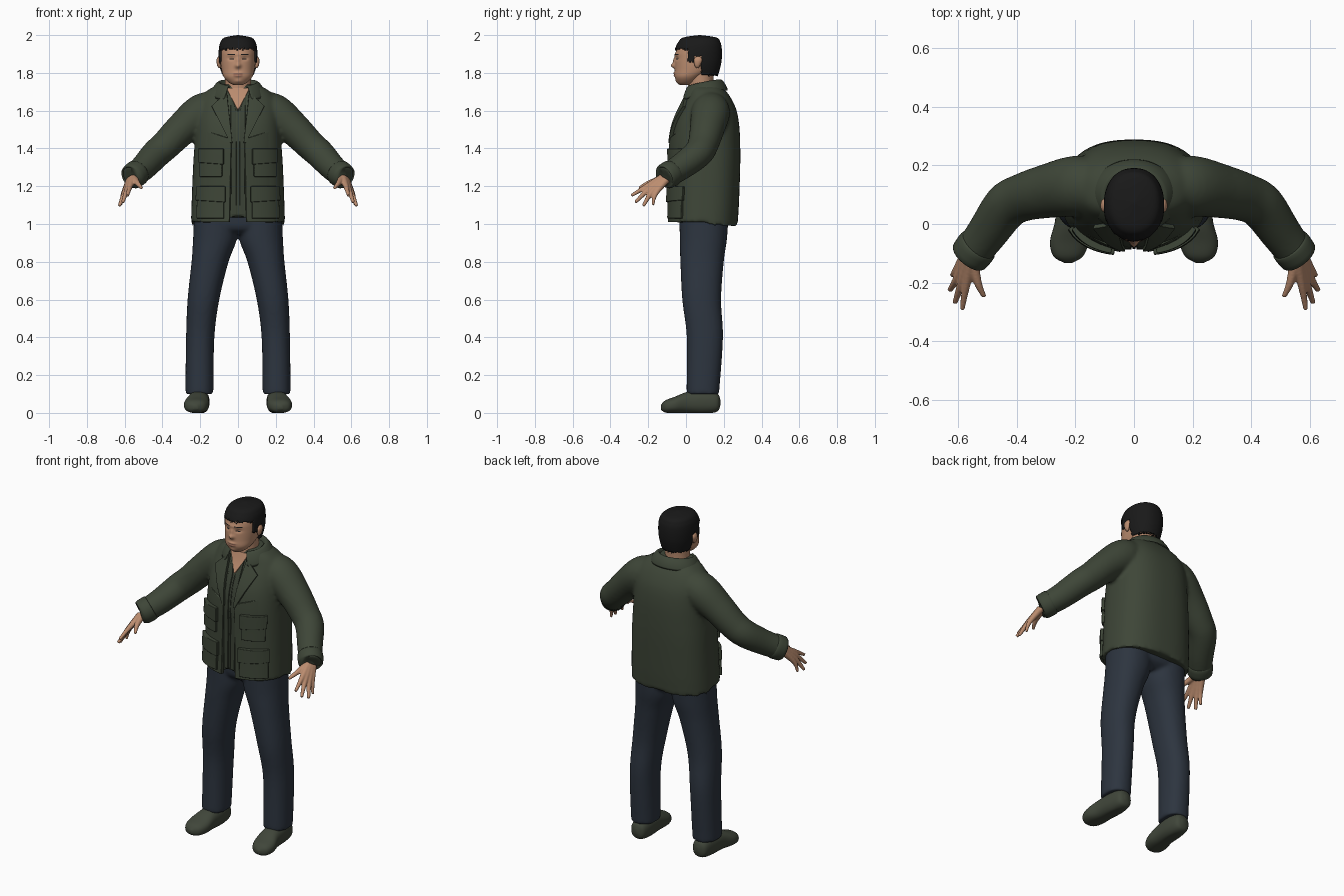
import bpy, math, random
from mathutils import Vector

random.seed(4)
if "Cube" in bpy.data.objects:
    bpy.data.objects.remove(bpy.data.objects["Cube"])


def material(name, *rgb):
    m = bpy.data.materials.new(name)
    m.use_nodes = True
    m.diffuse_color = (*rgb, 1)
    m.node_tree.nodes["Principled BSDF"].inputs["Base Color"].default_value = (*rgb, 1)
    return m


JACKET = material("olive cloth", 0.048, 0.061, 0.039)
SHIRT = material("dark olive cloth", 0.042, 0.053, 0.035)
JEANS = material("dark blue denim", 0.026, 0.035, 0.05)
SKIN = material("skin", 0.5, 0.265, 0.16)
LIPS = material("lips", 0.38, 0.18, 0.12)
HAIR = material("black hair", 0.01, 0.01, 0.01)
SHOE = material("olive shoe", 0.052, 0.062, 0.043)
UP = Vector((0, 0, 1))


def spline(keys, k):
    """Catmull-Rom samples through tuples (x, y, z, ra, rb)."""
    out = []
    for i in range(len(keys) - 1):
        p = [keys[max(0, min(len(keys) - 1, i + j))] for j in (-1, 0, 1, 2)]
        for s in range(k):
            t = s / k
            out.append([0.5 * (2 * b + (c - a) * t + (2 * a - 5 * b + 4 * c - d) * t * t
                               + (3 * b - a - 3 * c + d) * t ** 3) for a, b, c, d in zip(*p)])
    return out + [list(keys[-1])]


def tube(keys, axis=None, sides=32, k=6, power=2.0):
    """Vertices and faces of a capped skin over rings; rings follow the path if no axis is given."""
    rings, verts, faces = spline(keys, k), [], []
    for i, r in enumerate(rings):
        t = axis or Vector(rings[min(i + 1, len(rings) - 1)][:3]) - Vector(rings[max(i - 1, 0)][:3])
        t = t.normalized()
        a = (Vector((0, 1, 0)) if abs(t.z) > 0.9 else UP).cross(t).normalized()
        b = t.cross(a)
        for j in range(sides):
            w = math.tau * j / sides
            c, s = math.cos(w), math.sin(w)
            verts.append(Vector(r[:3]) + a * r[3] * math.copysign(abs(c) ** (2 / power), c)
                         + b * r[4] * math.copysign(abs(s) ** (2 / power), s))
    for i in range(len(rings) - 1):
        for j in range(sides):
            n = (j + 1) % sides
            faces.append((i * sides + j, i * sides + n, (i + 1) * sides + n, (i + 1) * sides + j))
    last = (len(rings) - 1) * sides
    return verts, faces + [tuple(range(sides))[::-1], tuple(range(last, last + sides))]


def build(name, parts, *mats, voxel=0, mirror=False):
    """One object from several skins, optionally fused into one surface."""
    verts, faces = [], []
    for v, f in parts:
        faces += [tuple(i + len(verts) for i in face) for face in f]
        verts += v
    me = bpy.data.meshes.new(name)
    me.from_pydata(verts, [], faces)
    for m in mats:
        me.materials.append(m)
    for p in me.polygons:
        p.use_smooth = True
    ob = bpy.data.objects.new(name, me)
    bpy.context.collection.objects.link(ob)
    if voxel:
        r = ob.modifiers.new("fuse", "REMESH")
        r.mode, r.voxel_size, r.use_smooth_shade = "VOXEL", voxel, True
        s = ob.modifiers.new("soften", "SMOOTH")
        s.factor, s.iterations = 0.5, 5
    if mirror:
        ob.modifiers.new("mirror", "MIRROR")
    return ob


def flip(part):
    return [Vector((-v.x, v.y, v.z)) for v in part[0]], [f[::-1] for f in part[1]]


# Jacket body and sleeves
POWER = 2.5
torso = [(0, .095, 1.0, .249, .178), (0, .1, 1.1, .246, .18), (0, .105, 1.3, .238, .182),
         (0, .105, 1.42, .23, .182), (0, .11, 1.52, .223, .172), (0, .118, 1.6, .215, .15),
         (0, .12, 1.66, .2, .122), (0, .113, 1.705, .165, .098), (0, .1, 1.74, .1, .075)]
body = tube(torso, UP, 64, 8, POWER)
for v in body[0]:
    if abs(v.x) < .045 and v.y < 0 and v.z < 1.045:
        v.z = 1.045
    elif v.z < 1.02:
        v.z += -.01 if v.y > .1 else .01
sleeve_path = [(.1, .13, 1.625, .08, .08), (.19, .13, 1.59, .103, .1), (.295, .112, 1.505, .092, .088),
               (.38, .09, 1.42, .082, .08), (.435, .06, 1.37, .079, .077), (.5, -.03, 1.3, .07, .07),
               (.562, -.112, 1.248, .063, .063)]
sleeve = tube(sleeve_path)
build("jacket", [body, sleeve, flip(sleeve)], JACKET, voxel=.011)
cuff = tube([(.528, -.068, 1.276, .06, .06), (.533, -.074, 1.272, .07, .07),
             (.56, -.11, 1.25, .068, .068), (.564, -.115, 1.247, .055, .055)], k=3)
build("sleeve_cuff", [cuff], JACKET, mirror=True)

# Front of the jacket, laid onto the chest surface
RINGS = spline(torso, 8)


def chest(x, z):
    for lo, hi in zip(RINGS, RINGS[1:]):
        if z <= hi[2]:
            break
    t = max(0, min(1, (z - lo[2]) / (hi[2] - lo[2])))
    _, cy, _, ra, rb = [a + (b - a) * t for a, b in zip(lo, hi)]
    return cy - rb * (1 - min(abs(x) / ra, .985) ** POWER) ** (1 / POWER)


def patch(name, mat, corners, lift, taper=0, mirror=True, n=10):
    """Padded cloth panel; corners run low-inner, low-outer, high-outer, high-inner."""
    a, b, c, d = [Vector(p) for p in corners]
    verts = []
    for j in range(n + 1):
        for i in range(n + 1):
            u, v = i / n, j / n
            p = a.lerp(b, u).lerp(d.lerp(c, u), v)
            verts.append(Vector((p.x, chest(p.x, p.y) - lift * (1 - taper * u), p.y)))
    faces = [(q, q + 1, q + n + 2, q + n + 1) for j in range(n) for q in range(j * (n + 1), j * (n + 1) + n)]
    ob = build(name, [(verts, faces)], mat)
    s = ob.modifiers.new("padding", "SOLIDIFY")
    s.thickness, s.offset = lift + .008, -1
    e = ob.modifiers.new("soft edge", "BEVEL")
    e.width, e.segments, e.harden_normals = .004, 2, True
    if mirror:
        ob.modifiers.new("mirror", "MIRROR")


patch("front_panel", JACKET, [(.045, 1.01), (.2, 1.01), (.19, 1.5), (.035, 1.45)], .014, 1.25)
patch("shirt_placket", SHIRT, [(.008, 1.05), (.035, 1.05), (.04, 1.7), (.01, 1.6)], .006)
patch("zip", SHIRT, [(-.005, 1.06), (.005, 1.06), (.005, 1.6), (-.005, 1.6)], .004, mirror=False)
patch("neck_opening", SKIN, [(-.004, 1.61), (.004, 1.61), (.062, 1.72), (-.062, 1.72)], .008, mirror=False)
patch("lapel", JACKET, [(.03, 1.43), (.042, 1.43), (.14, 1.625), (.06, 1.7)], .018)
patch("chest_pocket", JACKET, [(.085, 1.25), (.205, 1.25), (.205, 1.38), (.085, 1.38)], .02)
patch("chest_pocket_flap", JACKET, [(.078, 1.315), (.212, 1.325), (.212, 1.4), (.078, 1.4)], .027)
patch("hip_pocket", JACKET, [(.075, 1.03), (.222, 1.03), (.218, 1.17), (.075, 1.17)], .022)
patch("hip_pocket_flap", JACKET, [(.068, 1.115), (.226, 1.125), (.224, 1.2), (.068, 1.2)], .029)

# Folded collar, open at the front
verts, N = [], 40
for rx, ry, z, drop in ((.088, .068, 1.715, .01), (.098, .08, 1.762, .035),
                        (.108, .09, 1.764, .036), (.152, .122, 1.705, .06)):
    for i in range(N + 1):
        w = math.radians(-62 + 304 * i / N)
        front = ((1 - math.sin(w)) / 2) ** 1.5
        verts.append(Vector((rx * math.cos(w), .1 + ry * math.sin(w) - .015 * front, z - drop * front)))
collar = build("collar", [(verts, [(q, q + 1, q + N + 2, q + N + 1) for j in range(3)
                                   for q in range(j * (N + 1), j * (N + 1) + N)])], JACKET)
fold = collar.modifiers.new("cloth", "SOLIDIFY")
fold.thickness, fold.offset = .012, 0
collar.modifiers.new("round", "SUBSURF").levels = 1

# Trousers
leg = tube([(.204, .09, .1, .07, .084), (.204, .09, .125, .074, .087), (.2, .1, .4, .075, .096),
            (.183, .083, .6, .084, .103), (.148, .085, .8, .098, .115), (.122, .092, .92, .116, .125),
            (.118, .095, 1.04, .116, .13)], UP, 32, 6, 2.2)
hips = tube([(0, .095, .945, .13, .08), (0, .095, .98, .225, .122), (0, .095, 1.06, .23, .13)], UP, 40, 5, 2.4)
build("trousers", [leg, flip(leg), hips], JEANS, voxel=.01)

# Shoes
shoe = tube([(.204, .182, .055, .012, .015), (.205, .165, .055, .043, .048), (.206, .1, .058, .055, .062),
             (.211, .01, .055, .058, .057), (.22, -.06, .042, .066, .043), (.224, -.11, .034, .05, .032),
             (.224, -.133, .03, .012, .012)], Vector((0, -1, 0)), 32, 6, 2.4)
for v in shoe[0]:
    v.z = max(v.z, 0)
build("shoe", [shoe], SHOE, mirror=True)

# Hands: fingers and thumb fused into one palm
hand = []
for wrist, knuckle, tip, r in (
        ((.555, -.125, 1.245), (.573, -.215, 1.195), (.585, -.29, 1.15), .014),
        ((.562, -.12, 1.242), (.587, -.2, 1.182), (.61, -.268, 1.115), .015),
        ((.568, -.112, 1.238), (.6, -.182, 1.168), (.628, -.226, 1.096), .015),
        ((.572, -.105, 1.234), (.608, -.162, 1.158), (.62, -.175, 1.1), .013),
        ((.55, -.122, 1.242), (.532, -.2, 1.215), (.51, -.248, 1.19), .014)):
    path = [(*wrist, .021, .021), (*knuckle, r, r), (*tip, r * .6, r * .6)]
    hand.append(tube(path, Vector(tip) - Vector(wrist), 14, 5))
build("hand", hand, SKIN, voxel=.0045, mirror=True)

# Neck and head
build("neck", [tube([(0, .09, 1.64, .085, .085), (0, .08, 1.72, .07, .066),
                     (0, .08, 1.82, .072, .07)], UP)], SKIN)
skull = [(0, -.008, 1.735, .022, .025), (0, .002, 1.75, .05, .048), (0, .015, 1.78, .076, .074),
         (0, .045, 1.82, .088, .104), (0, .06, 1.87, .094, .118), (0, .063, 1.92, .094, .115),
         (0, .068, 1.96, .085, .1), (0, .07, 1.98, .06, .075), (0, .07, 1.99, .005, .005)]
head = tube(skull, UP, 96, 10, 2.2)
FEATURES = [(0, 1.838, .014, .013, -.02), (0, 1.865, .009, .02, -.01), (.036, 1.876, .016, .009, .008),
            (-.036, 1.876, .016, .009, .008), (0, 1.898, .05, .008, -.004), (0, 1.798, .022, .006, -.007),
            (0, 1.784, .018, .005, -.006), (0, 1.755, .02, .01, -.005)]
for v in head[0]:
    if v.y < .03:
        v.y += sum(d * math.exp(-((v.x - x) / sx) ** 2 - ((v.z - z) / sz) ** 2) for x, z, sx, sz, d in FEATURES)
face = build("head", [head], SKIN, LIPS, HAIR)
for p in face.data.polygons:
    x, y, z = abs(p.center.x), p.center.y, p.center.z
    if y < 0 and x < .024 and 1.781 < z < 1.8:
        p.material_index = 1
    elif y < 0 and (.016 < x < .054 and 1.894 < z < 1.9 or .022 < x < .046 and 1.872 < z < 1.877):
        p.material_index = 2


# Ears
ear = tube([(.096, .06, 1.825, .004, .006), (.1, .06, 1.838, .01, .014), (.103, .063, 1.865, .011, .022),
            (.1, .064, 1.882, .008, .016), (.098, .064, 1.888, .003, .005)], UP, 20, 4)
build("ear", [ear], SKIN, mirror=True)


# Short hair with a ragged hairline
def hairline(y):
    if y < .012:
        return 1.928
    return 1.855 if y < .042 else 1.885 if y < .082 else 1.79


cap = tube([(0, .08, 1.765, .07, .08), (0, .075, 1.79, .083, .095), (0, .06, 1.83, .097, .122),
            (0, .062, 1.87, .102, .127), (0, .065, 1.92, .102, .125), (0, .07, 1.96, .094, .113),
            (0, .073, 1.987, .071, .088), (0, .073, 2.0, .004, .004)], UP, 96, 8, 2.2)
keep = []
for f in cap[1]:
    c = sum((cap[0][i] for i in f), Vector()) / len(f)
    if c.z > hairline(c.y) + random.uniform(-.007, .007):
        keep.append(f)
hair = build("hair", [(cap[0], keep)], HAIR)
s = hair.modifiers.new("thickness", "SOLIDIFY")
s.thickness, s.offset = .012, -1
